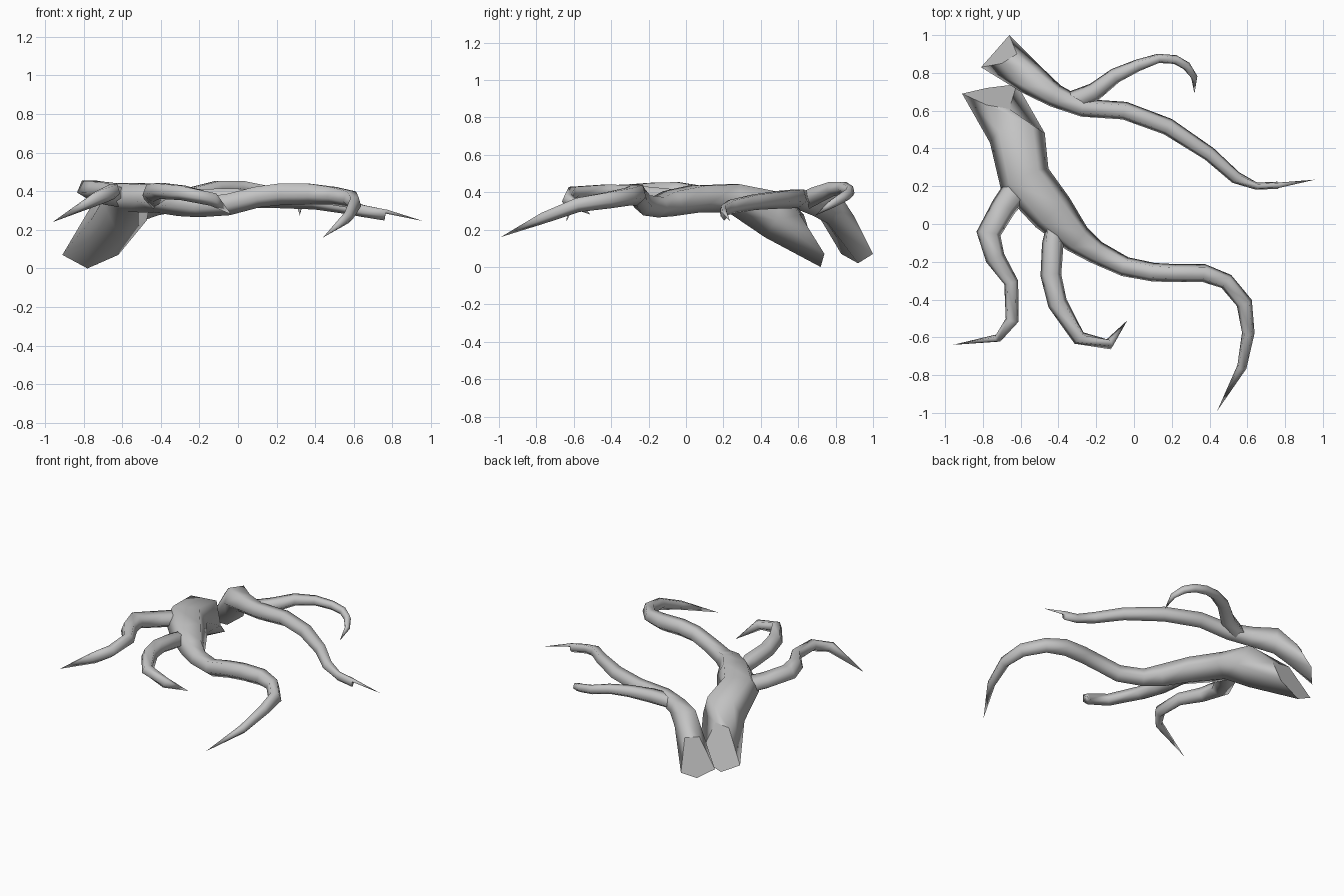
import bpy, bmesh, math
from mathutils import Vector

SIDES = 5
mat = bpy.data.materials.new("plain_grey")
mat.diffuse_color = (0.55, 0.55, 0.55, 1)


def root(name, path, end=None):
    """Five-sided tapering tube; path = (x, y, z, half width, half height), last point is the tip."""
    bm = bmesh.new()
    pts = [Vector(p[:3]) for p in path]
    rings = []
    if end:
        rings.append([bm.verts.new(p) for p in end])
    for i, p in enumerate(path[:-1]):
        t = (pts[i + 1] - pts[max(i - 1, 0)]).normalized()
        side = t.cross(Vector((0, 0, 1))).normalized()
        up = side.cross(t)
        ring = []
        for k in range(SIDES):
            a = math.radians(270 + 360 * k / SIDES)
            ring.append(bm.verts.new(pts[i] + side * p[3] * math.cos(a) + up * p[4] * math.sin(a)))
        rings.append(ring)
    for a, b in zip(rings, rings[1:]):
        for k in range(SIDES):
            j = (k + 1) % SIDES
            bm.faces.new((a[k], a[j], b[j], b[k])).smooth = True
    tip = bm.verts.new(pts[-1])
    for k in range(SIDES):
        bm.faces.new((rings[-1][k], rings[-1][(k + 1) % SIDES], tip)).smooth = True
    cap = bm.faces.new(rings[0][::-1])
    for e in cap.edges:
        e.smooth = False
    bmesh.ops.recalc_face_normals(bm, faces=bm.faces)
    me = bpy.data.meshes.new(name)
    bm.to_mesh(me)
    bm.free()
    me.materials.append(mat)
    bpy.context.collection.objects.link(bpy.data.objects.new(name, me))


# thick main root with a slanted cut end
root("main_root", [
    (-0.62, 0.47, 0.29, 0.155, 0.14), (-0.58, 0.24, 0.375, 0.145, 0.085),
    (-0.43, 0.06, 0.37, 0.125, 0.08), (-0.30, -0.08, 0.345, 0.085, 0.075),
    (-0.20, -0.15, 0.325, 0.065, 0.06), (-0.05, -0.225, 0.335, 0.055, 0.06),
    (0.10, -0.255, 0.375, 0.052, 0.06), (0.22, -0.26, 0.39, 0.05, 0.062),
    (0.37, -0.26, 0.39, 0.05, 0.06), (0.49, -0.305, 0.38, 0.045, 0.052),
    (0.585, -0.42, 0.36, 0.045, 0.048), (0.605, -0.58, 0.335, 0.035, 0.042),
    (0.57, -0.76, 0.265, 0.027, 0.032), (0.44, -0.99, 0.16)],
    [(-0.78, 0.72, 0.0), (-0.91, 0.69, 0.07), (-0.78, 0.63, 0.28),
     (-0.66, 0.61, 0.28), (-0.62, 0.74, 0.07)])

# second root beside it
root("rear_root", [
    (-0.55, 0.77, 0.32, 0.09, 0.09), (-0.42, 0.68, 0.345, 0.065, 0.07),
    (-0.27, 0.615, 0.36, 0.05, 0.06), (-0.05, 0.60, 0.37, 0.05, 0.055),
    (0.18, 0.515, 0.365, 0.048, 0.052), (0.40, 0.37, 0.35, 0.04, 0.045),
    (0.54, 0.245, 0.325, 0.035, 0.04), (0.65, 0.20, 0.30, 0.02, 0.034),
    (0.76, 0.205, 0.28, 0.02, 0.032), (0.765, 0.205, 0.296, 0.015, 0.012),
    (0.96, 0.235, 0.245)],
    [(-0.73, 0.92, 0.02), (-0.81, 0.83, 0.07), (-0.70, 0.85, 0.28),
     (-0.62, 0.90, 0.27), (-0.66, 1.0, 0.07)])

# side branches
root("rear_branch", [
    (-0.33, 0.645, 0.355, 0.06, 0.05), (-0.21, 0.70, 0.385, 0.05, 0.05),
    (-0.10, 0.785, 0.42, 0.042, 0.042), (0.02, 0.84, 0.425, 0.033, 0.035),
    (0.13, 0.877, 0.405, 0.026, 0.033), (0.22, 0.87, 0.39, 0.025, 0.03),
    (0.28, 0.835, 0.37, 0.024, 0.028), (0.32, 0.775, 0.335, 0.018, 0.022),
    (0.32, 0.69, 0.275)])
root("left_branch", [
    (-0.60, 0.21, 0.37, 0.08, 0.055), (-0.69, 0.09, 0.385, 0.07, 0.055),
    (-0.77, -0.05, 0.41, 0.068, 0.055), (-0.735, -0.18, 0.41, 0.055, 0.05),
    (-0.65, -0.31, 0.405, 0.04, 0.045), (-0.645, -0.51, 0.40, 0.037, 0.042),
    (-0.72, -0.605, 0.37, 0.022, 0.04), (-0.96, -0.64, 0.24)])
root("front_branch", [
    (-0.44, 0.0, 0.36, 0.025, 0.05), (-0.43, -0.10, 0.375, 0.06, 0.055),
    (-0.44, -0.27, 0.395, 0.058, 0.05), (-0.405, -0.42, 0.405, 0.055, 0.045),
    (-0.29, -0.605, 0.395, 0.04, 0.042), (-0.13, -0.635, 0.36, 0.03, 0.038),
    (-0.035, -0.51, 0.28)])
